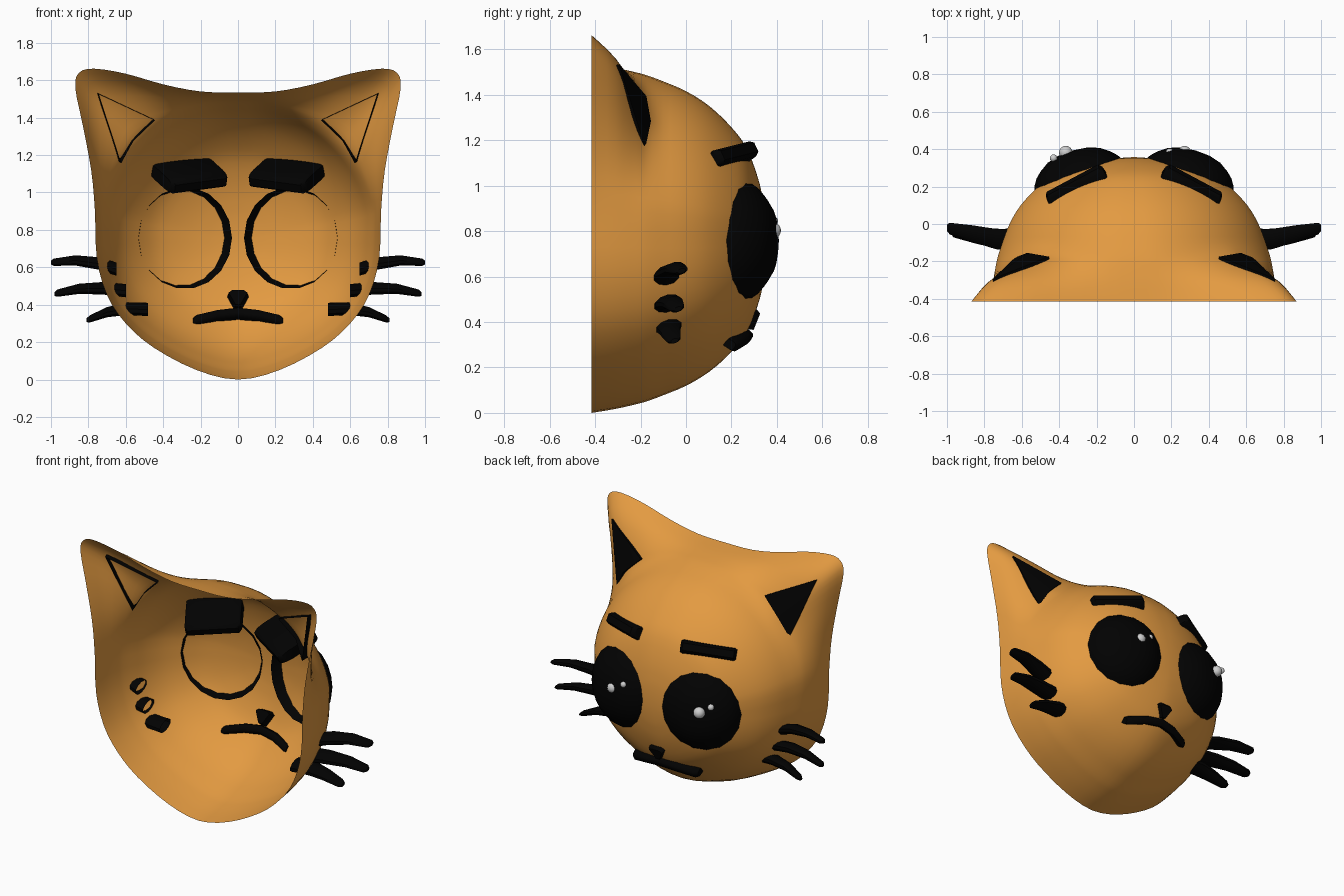
import bpy, bmesh, math
from mathutils import Vector as V

if "Cube" in bpy.data.objects:
    bpy.data.objects.remove(bpy.data.objects["Cube"])


def material(name, rgb):
    m = bpy.data.materials.new(name)
    m.diffuse_color = (*rgb, 1)
    m.use_nodes = True
    m.node_tree.nodes["Principled BSDF"].inputs["Base Color"].default_value = m.diffuse_color
    return m


ORANGE = material("orange_fur", (0.77, 0.325, 0.053))
BLACK = material("black", (0.0005, 0.0005, 0.0005))
SHINE = material("pale_grey", (0.62, 0.62, 0.62))


def finish(name, bm, mat, angle=40):
    bmesh.ops.remove_doubles(bm, verts=bm.verts, dist=1e-5)
    bmesh.ops.recalc_face_normals(bm, faces=bm.faces)
    me = bpy.data.meshes.new(name)
    bm.to_mesh(me)
    bm.free()
    me.materials.append(mat)
    ob = bpy.data.objects.new(name, me)
    bpy.context.collection.objects.link(ob)
    bpy.ops.object.select_all(action='DESELECT')
    ob.select_set(True)
    bpy.context.view_layer.objects.active = ob
    bpy.ops.object.shade_smooth_by_angle(angle=math.radians(angle))
    return ob


def loft(name, rings, mat, cap_start=True, cap_end=True, tip=None, angle=40):
    """Skin a list of closed rings, optionally ending in a point."""
    bm = bmesh.new()
    rows = [[bm.verts.new(p) for p in r] for r in rings]
    n = len(rows[0])
    for a, b in zip(rows, rows[1:]):
        for i in range(n):
            j = (i + 1) % n
            bm.faces.new((a[i], a[j], b[j], b[i]))
    if cap_start:
        bm.faces.new(rows[0])
    if tip is not None:
        t = bm.verts.new(tip)
        for i in range(n):
            bm.faces.new((rows[-1][i], rows[-1][(i + 1) % n], t))
    elif cap_end:
        bm.faces.new(rows[-1])
    return finish(name, bm, mat, angle)


def tube(name, path, u, v, scales, n=10, power=1.0, cap_start=True):
    """Sweep an oval (power 1) or boxy (power < 1) section along a path."""
    def sp(c):
        return math.copysign(abs(c) ** power, c)
    rings = []
    for p, k in zip(path, scales):
        angs = [2 * math.pi * (i + .5) / n for i in range(n)]
        rings.append([V(p) + (V(u) * sp(math.cos(a)) + V(v) * sp(math.sin(a))) * k for a in angs])
    return loft(name, rings, BLACK, cap_start=cap_start)


def catmull(pts, steps, closed=False):
    n, out = len(pts), []
    for i in range(n if closed else n - 1):
        q = [V(pts[k % n] if closed else pts[min(max(k, 0), n - 1)]) for k in range(i - 1, i + 3)]
        for s in range(steps):
            t = s / steps
            out.append(q[1] + (q[2] - q[0]) * (t / 2)
                       + (2 * q[0] - 5 * q[1] + 4 * q[2] - q[3]) * (t * t / 2)
                       + (3 * q[1] - q[0] - 3 * q[2] + q[3]) * (t ** 3 / 2))
    return out if closed else out + [V(pts[-1])]


# Head shell: open at the back, rim outline with ears fading into a dome
half = [(0, 0), (.22, .05), (.45, .17), (.6, .3), (.7, .45), (.755, .65), (.765, .9),
        (.785, 1.12), (.83, 1.36), (.87, 1.56), (.85, 1.64), (.77, 1.662),
        (.6, 1.635), (.4, 1.578), (.2, 1.54), (0, 1.535)]
outline = catmull(half + [(-x, z) for x, z in half[-2:0:-1]], 3, closed=True)
# depth, dome width factor, ear amount
depth = [(-.415, 1, 1), (-.31, .985, .72), (-.22, .965, .3), (-.17, .95, .08), (-.1, .92, 0),
         (0, .87, 0), (.1, .792, 0), (.2, .668, 0), (.27, .54, 0), (.325, .34, 0), (.35, .16, 0)]
rings = []
for y, f, e in catmull(depth, 3):
    g = 1 - min(1, max(0, (y + .415) / .5))
    cz, zs = .745 + .015 * g, .94 + .06 * g
    ring = []
    for x, z in outline:
        d = V((x, z - .76))
        base = min(d.length, .78)
        r = f * base + max(0, e) * (d.length - base)
        d.normalize()
        top = .05 * max(0, d.y) * (1 - g)
        ring.append((d.x * r, y, cz + d.y * r * (zs + top)))
    rings.append(ring)
loft("head_shell", rings, ORANGE, cap_start=False, tip=(0, .358, .745), angle=60)

for s, side in ((1, "right"), (-1, "left")):
    def m(x, y, z):
        return V((s * x, y, z))

    # Eye: open-backed dome whose rim sinks into the face near the nose
    yaw = math.radians(16)
    c, n = m(.282, .228, .757), m(math.sin(yaw), math.cos(yaw), 0)
    w = m(math.cos(yaw), -math.sin(yaw), 0)
    eye = []
    for r, d in ((.26, 0), (.25, .04), (.226, .08), (.195, .11), (.145, .145), (.08, .165)):
        eye.append([c + n * d + w * (r * math.cos(a)) + V((0, 0, 1.05 * r * math.sin(a)))
                    for a in (2 * math.pi * i / 18 for i in range(18))])
    loft(side + "_eye", eye, BLACK, cap_start=False, tip=c + n * .172)

    # Eyebrow: boxy bar sunk deep into the forehead
    n = m(.47, .78, .42).normalized()
    along = m(.15, -.08, -.02)
    up = n.cross(along).normalized()
    if up.z < 0:
        up.negate()
    c = m(.32, .222, 1.145) - n * .12
    tube(side + "_eyebrow", [c + along * t for t in (-1, -.92, .92, 1)],
         n * .14, up * .043, (.85, 1, 1, .85), n=12, power=.5)

    # Inner ear: thin open-backed triangular plate bent over the ear
    a, b, mid, d = (m(.75, -.315, 1.53), m(.45, -.195, 1.39),
                    m(.565, -.175, 1.28), m(.63, -.2, 1.16))
    n = m(.27, .93, .21).normalized()
    bm = bmesh.new()
    lo, hi = [[bm.verts.new(p + n * k) for p in (a, b, mid, d)] for k in (-.02, .022)]
    bm.faces.new((hi[0], hi[1], hi[2]))
    bm.faces.new((hi[0], hi[2], hi[3]))
    for i in range(4):
        j = (i + 1) % 4
        bm.faces.new((lo[i], lo[j], hi[j], hi[i]))
    finish(side + "_inner_ear", bm, BLACK)

    # Whiskers: flattened tapering curves with open roots
    whiskers = [[(.65, -.09, .59), (.74, -.08, .62), (.87, -.05, .637), (.985, -.025, .627), (1, -.02, .625)],
                [(.6, -.085, .475), (.72, -.08, .488), (.85, -.06, .485), (.965, -.04, .462), (.98, -.035, .457)],
                [(.48, -.08, .375), (.6, -.075, .378), (.7, -.07, .36), (.79, -.055, .325), (.81, -.05, .317)]]
    for i, path in enumerate(whiskers):
        tube(f"{side}_whisker_{i + 1}", [m(*p) for p in path],
             (0, .06, .012), (0, 0, .035), (1, .95, .77, .55, .3), cap_start=False)

# Nose: small wedge pointing down
nose = []
for y, z, k in ((.25, .447, .9), (.295, .42, 1.05), (.315, .408, .85)):
    tri = [(-.055, .02), (-.035, .035), (.035, .035), (.055, .02), (.015, -.05), (-.015, -.05)]
    nose.append([(x * k, y + h * k * .4, z + h * k) for x, h in tri])
loft("nose", nose, BLACK)

# Mouth: bar bending down at both ends
mouth = [(-.24, .19, .303), (-.22, .198, .308), (-.11, .24, .334), (0, .255, .347)]
mouth += [(-x, y, z) for x, y, z in mouth[-2::-1]]
tube("mouth", mouth, (0, .034, -.022), (0, .014, .024), (.7, 1, 1, 1, 1, 1, .7), n=12, power=.6)

# Eye glints
for i, (x, y, z, r) in enumerate([(-.365, .382, .803, .036), (-.43, .352, .845, .02),
                                  (.27, .382, .803, .036), (.19, .385, .845, .02)]):
    bm = bmesh.new()
    bmesh.ops.create_uvsphere(bm, u_segments=16, v_segments=10, radius=r)
    bmesh.ops.translate(bm, verts=bm.verts, vec=(x, y, z))
    finish(f"eye_glint_{i + 1}", bm, SHINE, 60)
